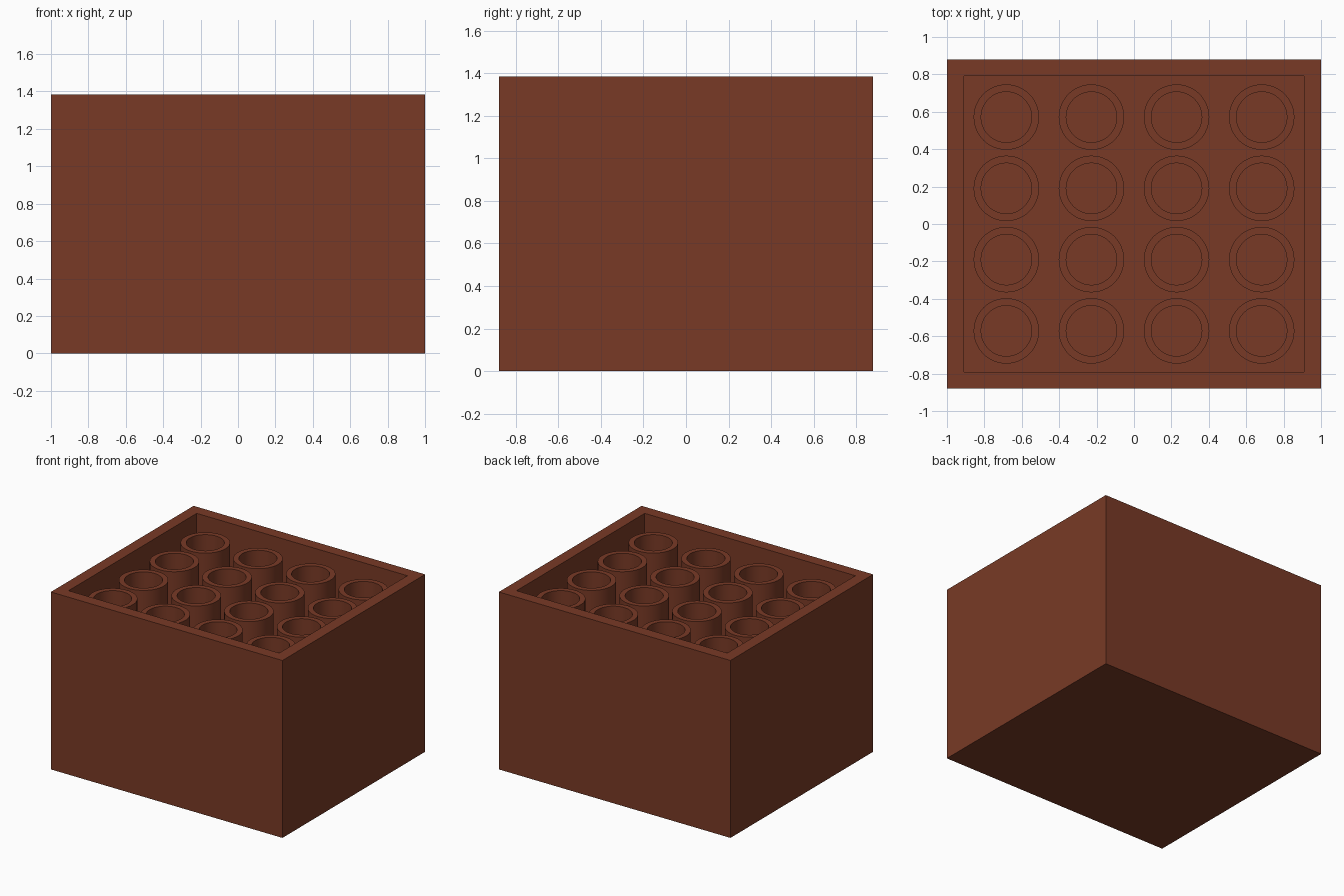
import bpy, bmesh
from math import radians, sin, cos, pi

if "Cube" in bpy.data.objects:
    bpy.data.objects.remove(bpy.data.objects["Cube"])

W, D, H = 1.0, 0.88, 1.385      # half width, half depth, height
WALL, FLOOR = 0.09, 0.09
TUBE_R, BORE_R, TUBE_TOP = 0.175, 0.135, 1.30
SEGMENTS = 48

brown = bpy.data.materials.new("brown_card")
brown.diffuse_color = (0.19, 0.042, 0.019, 1)
brown.use_nodes = True
brown.node_tree.nodes["Principled BSDF"].inputs["Base Color"].default_value = brown.diffuse_color


def rect(hx, hy, z):
    return [(-hx, -hy, z), (hx, -hy, z), (hx, hy, z), (-hx, hy, z)]


def circle(r, z):
    return [(r * cos(2 * pi * i / SEGMENTS), r * sin(2 * pi * i / SEGMENTS), z)
            for i in range(SEGMENTS)]


def skin(name, loops, cap):
    """Bridge a chain of loops; cap both ends, or join last to first."""
    bm = bmesh.new()
    rings = [[bm.verts.new(p) for p in loop] for loop in loops]
    n = len(rings[0])
    pairs = list(zip(rings, rings[1:]))
    if cap:
        bm.faces.new(rings[0][::-1])
        bm.faces.new(rings[-1])
    else:
        pairs.append((rings[-1], rings[0]))
    for a, b in pairs:
        for i in range(n):
            j = (i + 1) % n
            bm.faces.new((a[i], a[j], b[j], b[i]))
    bmesh.ops.recalc_face_normals(bm, faces=bm.faces)
    mesh = bpy.data.meshes.new(name)
    bm.to_mesh(mesh)
    bm.free()
    mesh.materials.append(brown)
    return mesh


def add(name, mesh, loc=(0, 0, 0)):
    ob = bpy.data.objects.new(name, mesh)
    ob.location = loc
    bpy.context.collection.objects.link(ob)
    return ob


# Open box: outside wall, rim, inside wall, floor
ix, iy = W - WALL, D - WALL
add("box", skin("box", [rect(W, D, 0), rect(W, D, H),
                        rect(ix, iy, H), rect(ix, iy, FLOOR)], True))

# Hollow tubes standing on the box floor, 4 x 4
tube_mesh = skin("tube", [circle(TUBE_R, FLOOR), circle(TUBE_R, TUBE_TOP),
                          circle(BORE_R, TUBE_TOP), circle(BORE_R, FLOOR)], False)
for row in range(4):
    for col in range(4):
        add(f"tube_{row + 1}_{col + 1}", tube_mesh,
            ((col - 1.5) * 0.455, (row - 1.5) * 0.381, 0))

# Smooth round sides, sharp rims
bpy.ops.object.select_all(action='DESELECT')
tube = bpy.data.objects["tube_1_1"]
tube.select_set(True)
bpy.context.view_layer.objects.active = tube
bpy.ops.object.shade_smooth_by_angle(angle=radians(30))
